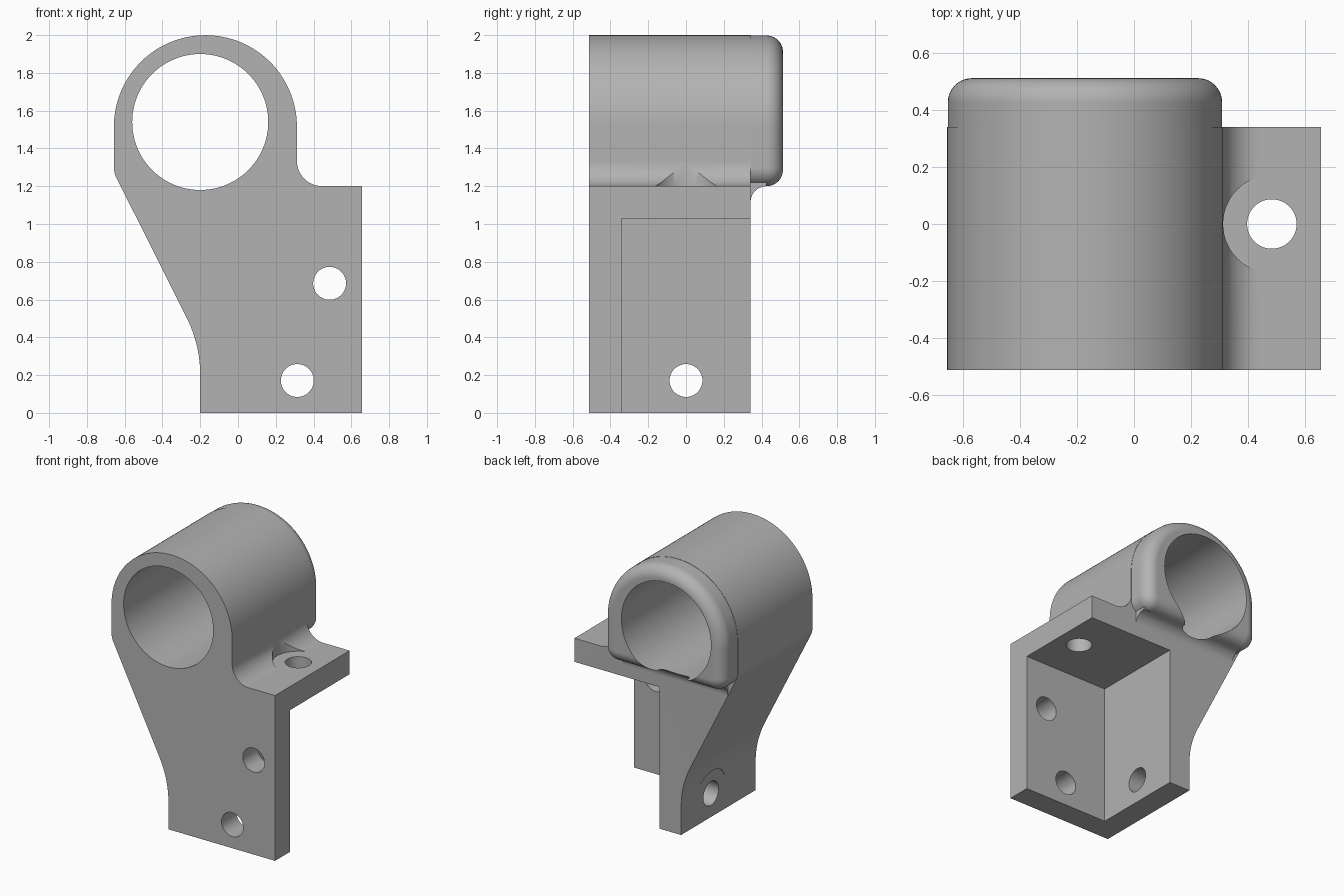
import bpy, bmesh
from math import sin, cos, pi, radians
from mathutils import Vector

cube = bpy.data.objects.get("Cube")
if cube:
    bpy.data.objects.remove(cube, do_unlink=True)

# Key sizes
U = 0.1715                       # wall thickness
FRONT, BACK, RIM = -0.513, 0.342, 0.513
LEFT, RIGHT, INNER = -0.2, 0.657, -0.0285
TOP = 7 * U
HOLE = 0.087

grey = bpy.data.materials.new("plain grey")
grey.use_nodes = True
grey.diffuse_color = (0.45, 0.45, 0.45, 1)
grey.node_tree.nodes["Principled BSDF"].inputs["Base Color"].default_value = (0.45, 0.45, 0.45, 1)


def arc(cx, cz, r, a0, a1, n):
    """Points along an arc, angles in degrees."""
    return [(cx + r * cos(radians(a0 + (a1 - a0) * i / n)),
             cz + r * sin(radians(a0 + (a1 - a0) * i / n))) for i in range(n + 1)]


def loft(name, rings):
    """Closed solid through rings with equal point counts."""
    bm = bmesh.new()
    loops = [[bm.verts.new(p) for p in ring] for ring in rings]
    for a, b in zip(loops, loops[1:]):
        for i in range(len(a)):
            j = (i + 1) % len(a)
            bm.faces.new((a[i], a[j], b[j], b[i]))
    bm.faces.new(loops[0][::-1])
    bm.faces.new(loops[-1])
    bmesh.ops.recalc_face_normals(bm, faces=bm.faces)
    mesh = bpy.data.meshes.new(name)
    bm.to_mesh(mesh)
    bm.free()
    mesh.materials.append(grey)
    ob = bpy.data.objects.new(name, mesh)
    bpy.context.collection.objects.link(ob)
    return ob


def along_y(pts, y):
    return [(x, y, z) for x, z in pts]


def rod(name, start, end, r, n=64):
    """Cylinder between two points."""
    start, end = Vector(start), Vector(end)
    turn = (end - start).to_track_quat('Z', 'Y')
    ring = [turn @ Vector((x, z, 0)) for x, z in arc(0, 0, r, 0, 360, n)[:-1]]
    return loft(name, [[start + p for p in ring], [end + p for p in ring]])


def combine(target, tool, operation):
    """Apply a boolean and remove the tool."""
    mod = target.modifiers.new("boolean", 'BOOLEAN')
    mod.operation, mod.solver, mod.object = operation, 'EXACT', tool
    bpy.ops.object.select_all(action='DESELECT')
    bpy.context.view_layer.objects.active = target
    target.select_set(True)
    bpy.ops.object.modifier_apply(modifier=mod.name)
    bpy.data.objects.remove(tool, do_unlink=True)


# Main body: side outline carried from front to back of the corner
outline = [(LEFT, 0), (RIGHT, 0), (RIGHT, TOP)]
outline += arc(0.445, TOP + 0.133, 0.133, 270, 180, 16)
outline += arc(-0.1725, 1.515, 0.4845, 0, 180, 72)
outline += arc(-0.537, 1.3, 0.12, 180, 206.3, 6)
outline += arc(LEFT - 0.68, 0.2, 0.68, 26.3, 0, 12)
body = loft("bracket_body", [along_y(outline, FRONT), along_y(outline, BACK)])

# Square pocket, leaving three walls
pocket = [(INNER, -0.2), (0.8, -0.2), (0.8, 6 * U), (INNER, 6 * U)]
combine(body, loft("pocket_cutter", [along_y(pocket, FRONT + U), along_y(pocket, 0.6)]), 'DIFFERENCE')


# Rear collar with rounded back edge
def collar_outline(d):
    return (arc(-0.1725, 1.515, 0.4825 - d, 0, 180, 72)
            + arc(-0.559, TOP + 0.096, 0.096 - d, 180, 270, 12)
            + arc(0.214, TOP + 0.096, 0.096 - d, 270, 360, 12))


R = 0.085
rings = [along_y(collar_outline(0), 0.2)]
for k in range(11):
    a = pi / 2 * k / 10
    rings.append(along_y(collar_outline(R * (1 - cos(a))), RIM - R + R * sin(a)))
combine(body, loft("rear_collar", rings), 'UNION')

# Concave fillet under the collar
section = [(0.3, TOP + 0.02), (0.3, TOP - R)] + arc(BACK + R, TOP - R, R, 180, 90, 12)
section += [(BACK + R, TOP + 0.02)]
combine(body, loft("collar_fillet", [[(x, y, z) for y, z in section] for x in (-0.575, 0.27)]), 'UNION')

# Main bore
combine(body, rod("bore_cutter", (-0.2, -0.7, 1.54), (-0.2, 0.7, 1.54), 0.36, 96), 'DIFFERENCE')

# Screw holes and clearance cuts for screw heads
cuts = [
    ((0.314, -0.7, U), (0.314, 0, U), HOLE),
    ((0.485, -0.7, 4 * U), (0.485, 0, 4 * U), HOLE),
    ((-0.5, 0, U), (0.2, 0, U), HOLE),
    ((0.485, 0, 0.9), (0.485, 0, 1.4), HOLE),
    ((0.485, 0, TOP + 0.0005), (0.485, 0, 1.5), U),
    ((-0.5, 0, U), (LEFT - 0.0005, 0, U), U),
]
for start, end, r in cuts:
    combine(body, rod("hole_cutter", start, end, r), 'DIFFERENCE')

# Smooth curves, crisp edges, flat faces kept flat
bpy.ops.object.select_all(action='DESELECT')
body.select_set(True)
bpy.context.view_layer.objects.active = body
bpy.ops.object.shade_smooth_by_angle(angle=radians(30))
weighted = body.modifiers.new("weighted normals", 'WEIGHTED_NORMAL')
weighted.keep_sharp = True
